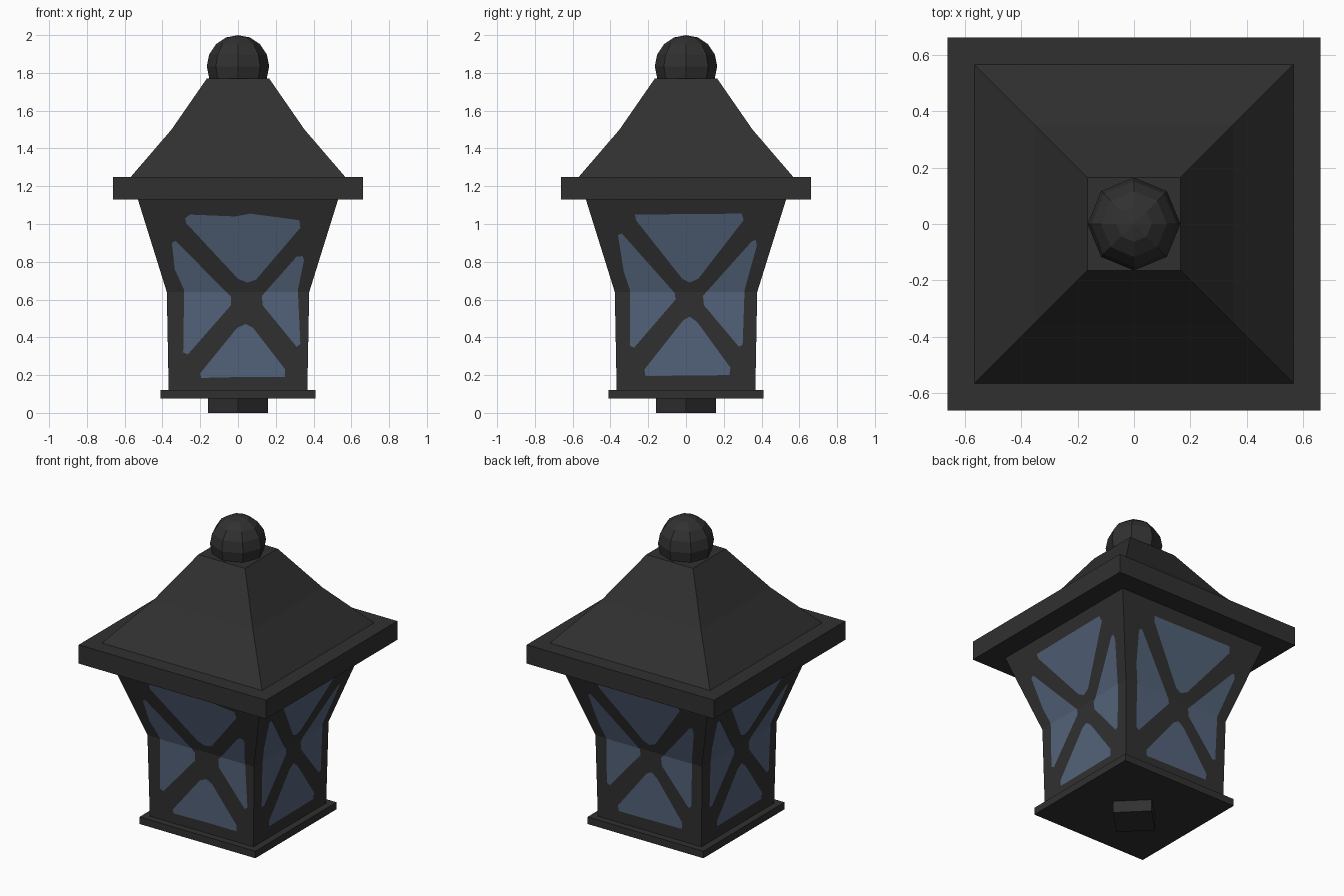
import bpy, bmesh, math
from mathutils import Matrix

if "Cube" in bpy.data.objects:
    bpy.data.objects.remove(bpy.data.objects["Cube"])


def material(name, rgb):
    m = bpy.data.materials.new(name)
    m.diffuse_color = (*rgb, 1)
    m.use_nodes = True
    m.node_tree.nodes["Principled BSDF"].inputs["Base Color"].default_value = m.diffuse_color
    return m


IRON = material("dark iron", (0.030, 0.030, 0.030))
GLASS = material("blue glass", (0.087, 0.125, 0.195))


def finish(bm, name, mat):
    me = bpy.data.meshes.new(name)
    bm.to_mesh(me)
    bm.free()
    me.materials.append(mat)
    ob = bpy.data.objects.new(name, me)
    bpy.context.collection.objects.link(ob)
    return ob


def square_loft(name, profile, turn=0):
    """Closed square tower through (z, half width) levels."""
    bm = bmesh.new()
    rings = []
    for z, h in profile:
        rings.append([bm.verts.new((x * h, y * h, z))
                      for x, y in ((-1, -1), (1, -1), (1, 1), (-1, 1))])
    for a, b in zip(rings, rings[1:]):
        for i in range(4):
            j = (i + 1) % 4
            bm.faces.new((a[i], a[j], b[j], b[i]))
    bm.faces.new(rings[0][::-1])
    bm.faces.new(rings[-1])
    bm.transform(Matrix.Rotation(turn, 4, 'Z'))
    return finish(bm, name, IRON)


BODY = [(0.12, 0.367), (0.64, 0.377), (1.13, 0.53)]


def body_half(z):
    (z0, h0), (z1, h1) = BODY[:2] if z < BODY[1][0] else BODY[1:]
    return h0 + (h1 - h0) * (z - z0) / (z1 - z0)


# Peg, base plate, lantern body, eave slab and flared roof
square_loft("peg", [(0, 0.113), (0.08, 0.113)], math.pi / 4)
square_loft("base_plate", [(0.075, 0.41), (0.12, 0.41)])
square_loft("lantern_body", BODY)
square_loft("eave", [(1.13, 0.663), (1.25, 0.663)])
square_loft("roof", [(1.25, 0.567), (1.50, 0.352), (1.77, 0.165)])

# Faceted ball on top
bm = bmesh.new()
bmesh.ops.create_uvsphere(bm, u_segments=8, v_segments=8, radius=0.165,
                          matrix=Matrix.Translation((0, 0, 1.835)))
finish(bm, "finial_ball", IRON)

# Pane outlines on a side, as (across, height): top, left, right, bottom
FRONT_PANES = [
    [(-.28, 1.03), (-.255, 1.05), (-.015, 1.04), (.065, 1.055), (.325, 1.02),
     (.33, .98), (.095, .705), (.05, .69), (0, .71), (-.275, 1.005)],
    [(-.35, .90), (-.33, .91), (-.037, .615), (-.037, .57), (-.265, .31),
     (-.29, .32), (-.285, .65), (-.335, .76)],
    [(.34, .83), (.35, .81), (.317, .65), (.33, .365), (.31, .35),
     (.13, .57), (.127, .62), (.31, .827)],
    [(.04, .47), (.08, .45), (.25, .23), (.25, .19), (.01, .19),
     (-.195, .185), (-.2, .21), (-.005, .45)],
]
SIDE_PANES = [
    [(-.27, 1.05), (.295, 1.055), (.305, 1.02), (.065, .71), (.02, .69),
     (-.02, .71), (-.265, 1.02)],
    [(-.36, .94), (-.34, .95), (-.06, .635), (-.055, .60), (-.275, .345),
     (-.297, .355), (-.297, .65), (-.33, .75)],
    [(.37, .915), (.375, .885), (.31, .65), (.30, .36), (.28, .35),
     (.095, .57), (.09, .62), (.35, .91)],
    [(.02, .51), (.06, .48), (.235, .24), (.23, .20), (-.215, .195),
     (-.22, .23), (-.015, .49)],
]


def panes(name, outlines, turn):
    """Thin glass faces, folded at the body's bend and laid on one side."""
    bm = bmesh.new()
    for outline in outlines:
        f = bm.faces.new([bm.verts.new((u, 0, z)) for u, z in outline])
        f.normal_update()
        if f.normal.y > 0:
            f.normal_flip()
    bmesh.ops.bisect_plane(bm, geom=bm.verts[:] + bm.edges[:] + bm.faces[:],
                           plane_co=(0, 0, BODY[1][0]), plane_no=(0, 0, 1))
    for v in bm.verts:
        v.co.y = -body_half(v.co.z) - 0.004
    bm.transform(Matrix.Rotation(turn, 4, 'Z'))
    finish(bm, name, GLASS)


for k, side in enumerate(("front", "right", "back", "left")):
    panes(side + "_glass", SIDE_PANES if k else FRONT_PANES, k * math.pi / 2)
